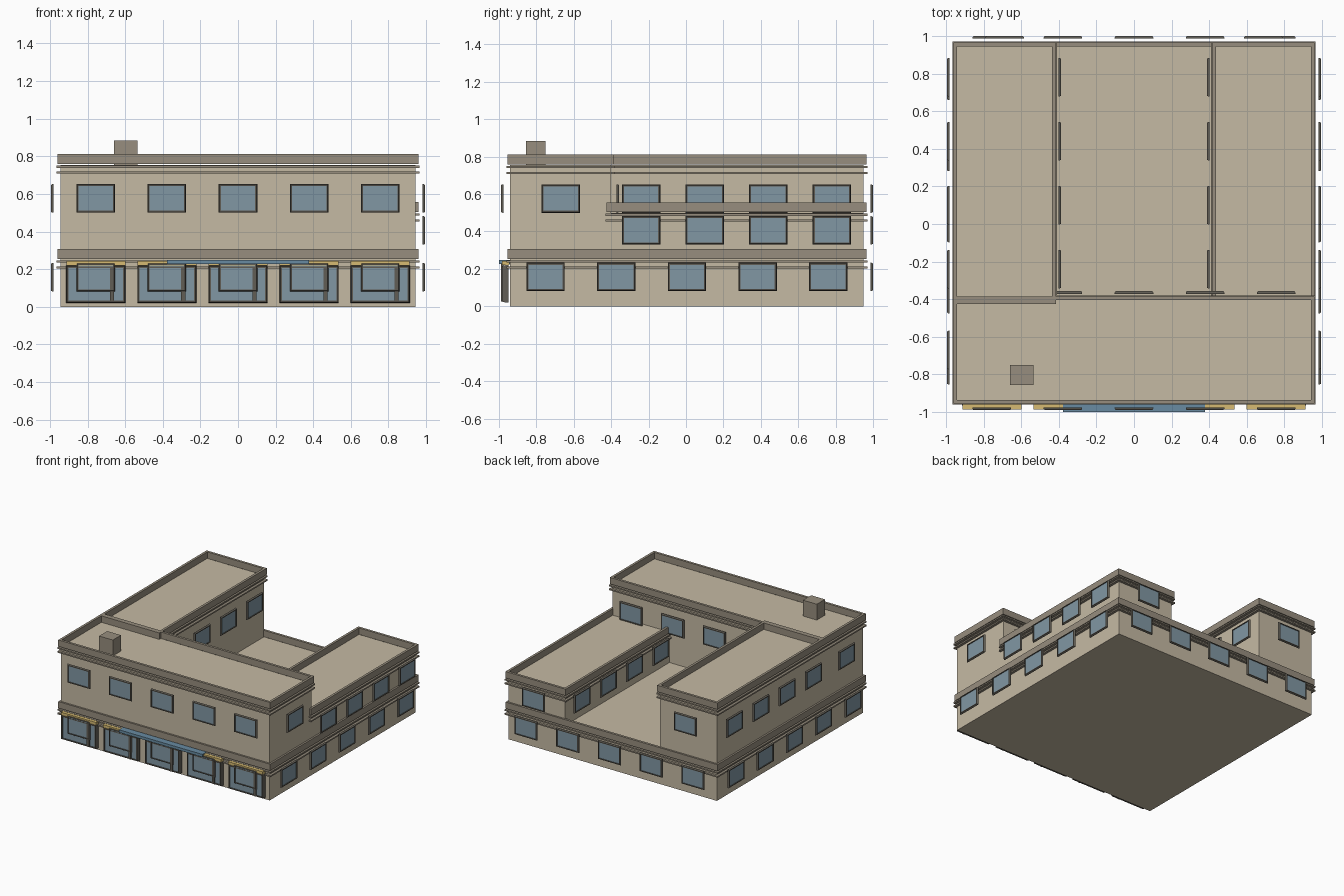
import bpy, bmesh
from math import pi

if "Cube" in bpy.data.objects:
    bpy.data.objects.remove(bpy.data.objects["Cube"])


def material(name, rgb):
    m = bpy.data.materials.new(name)
    m.diffuse_color = (*rgb, 1)
    m.use_nodes = True
    m.node_tree.nodes["Principled BSDF"].inputs["Base Color"].default_value = m.diffuse_color
    return m


WALL = material("wall_beige", (0.56, 0.49, 0.37))
TRIM = material("trim_stone", (0.31, 0.27, 0.21))
GLASS = material("glass_blue", (0.22, 0.31, 0.37))
FRAME = material("frame_dark", (0.12, 0.11, 0.09))
SIGN = material("sign_yellow", (0.68, 0.50, 0.17))
CANOPY = material("canopy_blue", (0.14, 0.26, 0.36))


def finish(name, bm, mat):
    me = bpy.data.meshes.new(name)
    bmesh.ops.recalc_face_normals(bm, faces=bm.faces)
    bm.to_mesh(me)
    bm.free()
    me.materials.append(mat)
    return me


def place(name, me, loc=(0, 0, 0), rot=0):
    ob = bpy.data.objects.new(name, me)
    ob.location = loc
    ob.rotation_euler.z = rot
    bpy.context.collection.objects.link(ob)
    return ob


def box(name, x0, x1, y0, y1, z0, z1, mat):
    bm = bmesh.new()
    bmesh.ops.create_cube(bm, size=1)
    for v in bm.verts:
        v.co = ((x0 + x1) / 2 + v.co.x * (x1 - x0),
                (y0 + y1) / 2 + v.co.y * (y1 - y0),
                (z0 + z1) / 2 + v.co.z * (z1 - z0))
    return place(name, finish(name, bm, mat))


def loft_ring(name, loops, mat):
    """Closed ring: consecutive four-corner loops are bridged, last to first."""
    bm = bmesh.new()
    vs = [[bm.verts.new(p) for p in loop] for loop in loops]
    for a, b in zip(vs, vs[1:] + vs[:1]):
        for i in range(4):
            j = (i + 1) % 4
            bm.faces.new((a[i], a[j], b[j], b[i]))
    return finish(name, bm, mat)


def collar(name, x0, x1, y0, y1, z0, z1, out, inn):
    """Rectangular ring around a block, reaching out and in from its walls."""
    def loop(o, z):
        return [(x0 - o, y0 - o, z), (x1 + o, y0 - o, z), (x1 + o, y1 + o, z), (x0 - o, y1 + o, z)]
    place(name, loft_ring(name, [loop(out, z0), loop(out, z1), loop(-inn, z1), loop(-inn, z0)], TRIM))


def block(name, x0, x1, y0, y1, z0, z1):
    """Wall mass with parapet and two string courses."""
    box(name, x0, x1, y0, y1, z0, z1, WALL)
    collar(name + "_parapet", x0, x1, y0, y1, z1 + 0.003, z1 + 0.056, 0.015, 0.005)
    for i, z in enumerate((z1 - 0.016, z1 - 0.047)):
        collar(name + f"_band_{i}", x0, x1, y0, y1, z, z + 0.011, 0.02, 0.003)


def frame_mesh(name, w, h, t, d):
    """Window frame facing -y with a tapered outer edge."""
    def loop(k, y):
        a, b = w / 2 - k, h / 2 - k
        return [(-a, y, -b), (a, y, -b), (a, y, b), (-a, y, b)]
    return loft_ring(name, [loop(0, 0), loop(0, -d * .4), loop(.005, -d), loop(t, -d), loop(t, 0)], FRAME)


def pane_mesh(name, w, h, y0, y1):
    ob = box(name, -w / 2, w / 2, y0, y1, -h / 2, h / 2, GLASS)
    me = ob.data
    bpy.data.objects.remove(ob)
    return me


# Building masses
X, YF, YB, YM, XI = 0.945, -0.94, 0.95, -0.40, 0.43
block("ground_floor", -X, X, YF, YB, 0, 0.25)
block("front_block", -X, X, YF, YM, 0.25, 0.755)
block("left_wing", -X, -XI, YM - 0.01, YB, 0.25, 0.755)
block("right_wing", XI, X, YM - 0.01, YB, 0.25, 0.50)

# Roof chimney
box("chimney", -0.66, -0.535, -0.855, -0.75, 0.755, 0.885, TRIM)

# Windows, standing slightly off the walls
win_frame = frame_mesh("window_frame", 0.205, 0.152, 0.011, 0.014)
win_pane = pane_mesh("window_pane", 0.186, 0.134, -0.008, -0.003)
OFF = 0.036
LOW, MID, HIGH = 0.157, 0.406, 0.576


def window(x, y, z, rot):
    place("window_frame", win_frame, (x, y, z), rot)
    place("window_pane", win_pane, (x, y, z), rot)


five = [0.378 * i for i in range(-2, 3)]
wing = [-0.24 + 0.34 * i for i in range(4)]
FRONT, RIGHT, BACK, LEFT = 0, pi / 2, pi, -pi / 2

for c in five:
    window(c, YF - OFF, LOW, FRONT)
    window(c, YF - OFF, HIGH, FRONT)
    window(c, YB + OFF, LOW, BACK)
    window(X + OFF, c + 0.005, LOW, RIGHT)
    window(-X - OFF, c + 0.005, LOW, LEFT)
for c in five[1:]:
    window(c, YM + OFF - 0.007, HIGH, BACK)
for s, rot in ((1, RIGHT), (-1, LEFT)):
    window(s * (X + OFF), (YF + YM) / 2, HIGH, rot)
for y in wing:
    window(-X - OFF, y, HIGH, LEFT)
    window(-XI + OFF - 0.007, y, HIGH, RIGHT)
    window(X + OFF, y, MID, RIGHT)
    window(XI - OFF + 0.007, y, MID, LEFT)
window(-(X + XI) / 2, YB + OFF, HIGH, BACK)
window((X + XI) / 2, YB + OFF, MID, BACK)

# Shop fronts: frame, glass, door post and sign strip
shop_frame = frame_mesh("shop_frame", 0.315, 0.20, 0.013, 0.035)
shop_pane = pane_mesh("shop_pane", 0.29, 0.176, -0.028, -0.016)
for c in five:
    place("shop_frame", shop_frame, (c, -0.95, 0.12))
    place("shop_pane", shop_pane, (c, -0.95, 0.12))
    box("door_post", c + 0.076, c + 0.098, -0.988, -0.97, 0.025, 0.215, FRAME)
    box("sign_strip", c - 0.157, c + 0.157, -0.985, -0.945, 0.22, 0.243, SIGN)

# Entrance canopy across the middle bays
box("canopy", -0.378, 0.378, -1.0, -0.94, 0.226, 0.248, CANOPY)
